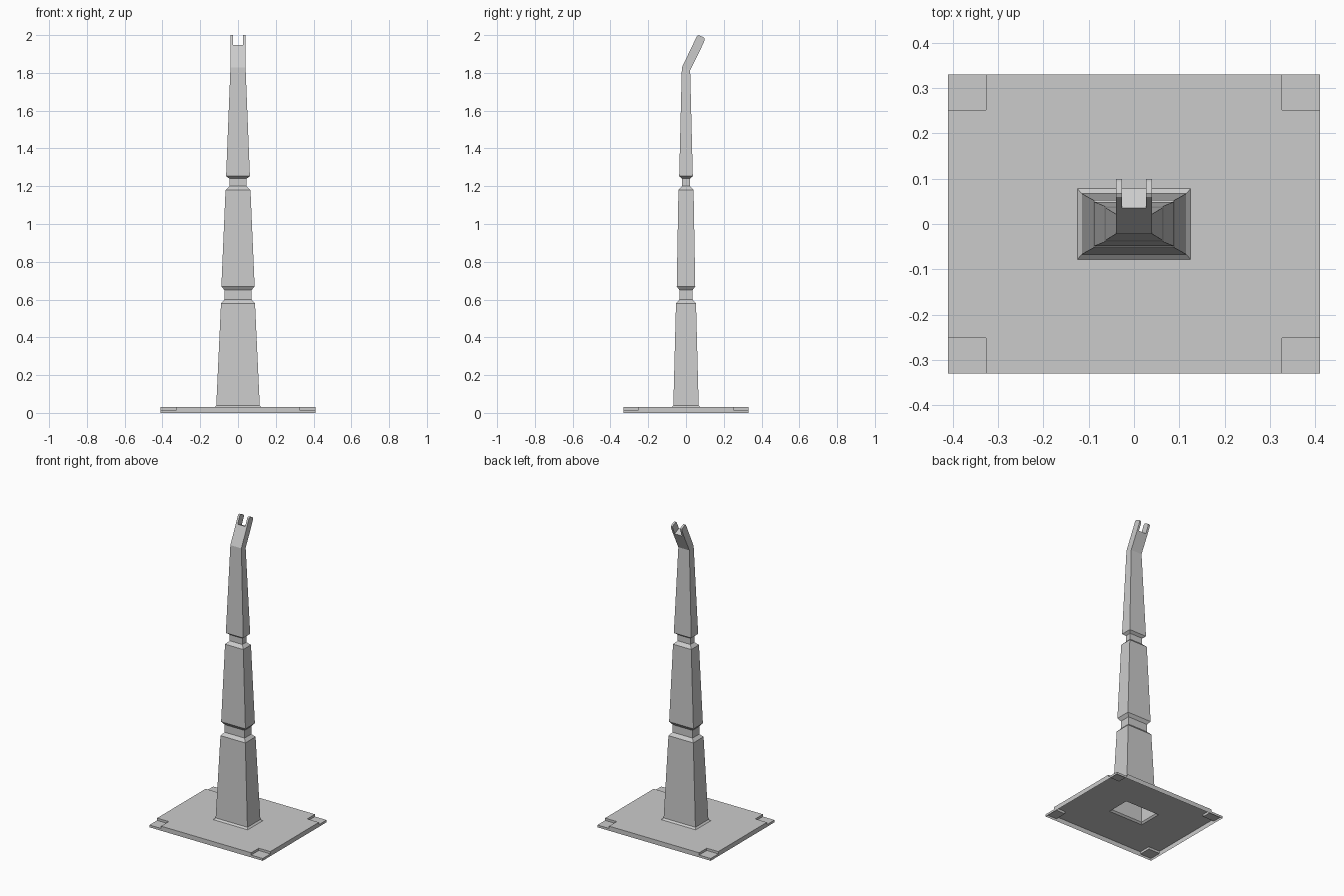
import bpy, bmesh

if "Cube" in bpy.data.objects:
    bpy.data.objects.remove(bpy.data.objects["Cube"])


def finish(name, bm):
    bmesh.ops.remove_doubles(bm, verts=bm.verts, dist=1e-5)
    bmesh.ops.recalc_face_normals(bm, faces=bm.faces)
    me = bpy.data.meshes.new(name)
    bm.to_mesh(me)
    bm.free()
    ob = bpy.data.objects.new(name, me)
    bpy.context.collection.objects.link(ob)
    return ob


def face(bm, pts):
    return bm.faces.new([bm.verts.new(p) for p in pts])


# base plate: thin shell, open underneath, lowered corner pads, hole for the post
xs = [-0.41, -0.326, -0.125, 0.125, 0.326, 0.41]
ys = [-0.33, -0.251, -0.078, 0.078, 0.251, 0.33]


def height(i, j):
    if not (0 <= i < 5 and 0 <= j < 5):
        return 0.0
    return 0.015 if i in (0, 4) and j in (0, 4) else 0.03


bm = bmesh.new()
for i in range(5):
    for j in range(5):
        h = height(i, j)
        x0, x1, y0, y1 = xs[i], xs[i + 1], ys[j], ys[j + 1]
        if (i, j) != (2, 2):
            face(bm, [(x0, y0, h), (x1, y0, h), (x1, y1, h), (x0, y1, h)])
        sides = [(-1, 0, (x0, y0), (x0, y1)), (1, 0, (x1, y0), (x1, y1)),
                 (0, -1, (x0, y0), (x1, y0)), (0, 1, (x0, y1), (x1, y1))]
        for di, dj, a, b in sides:
            low = height(i + di, j + dj)
            if low < h:
                face(bm, [(*a, low), (*b, low), (*b, h), (*a, h)])
finish("base_plate", bm)

# tapered post: rings of (half x, front y, front z, back y, back z)
rings = [(hx, -hy, z, hy, z) for hx, hy, z in [
    (0.125, 0.078, 0.03), (0.115, 0.067, 0.04),
    (0.090, 0.053, 0.58), (0.072, 0.035, 0.60),
    (0.072, 0.035, 0.65), (0.088, 0.049, 0.67),
    (0.066, 0.040, 1.18), (0.046, 0.020, 1.20),
    (0.046, 0.020, 1.24), (0.063, 0.036, 1.253)]]
slot_front, slot_back = (0.035, 1.947), (0.078, 1.927)
rings += [(0.040, -0.022, 1.828, 0.022, 1.815),
          (0.040, *slot_front, *slot_back)]

bm = bmesh.new()
loops = [[bm.verts.new(p) for p in
          [(-w, fy, fz), (w, fy, fz), (w, by, bz), (-w, by, bz)]]
         for w, fy, fz, by, bz in rings]
for lo, hi in zip(loops, loops[1:]):
    for k in range(4):
        n = (k + 1) % 4
        bm.faces.new([lo[k], lo[n], hi[n], hi[k]])

# forked tip: slot floor and two mirrored prongs
inner, outer = 0.027, 0.040
face(bm, [(-inner, *slot_front), (inner, *slot_front),
          (inner, *slot_back), (-inner, *slot_back)])
prong = [slot_front, (0.055, 1.989), (0.060, 1.997), (0.067, 2.0),
         (0.094, 1.988), (0.099, 1.982), (0.099, 1.973), slot_back]
for s in (-1, 1):
    face(bm, [(s * inner, *p) for p in prong])
    face(bm, [(s * outer, *p) for p in prong])
    for a, b in zip(prong, prong[1:]):
        face(bm, [(s * inner, *a), (s * outer, *a),
                  (s * outer, *b), (s * inner, *b)])
finish("forked_post", bm)
